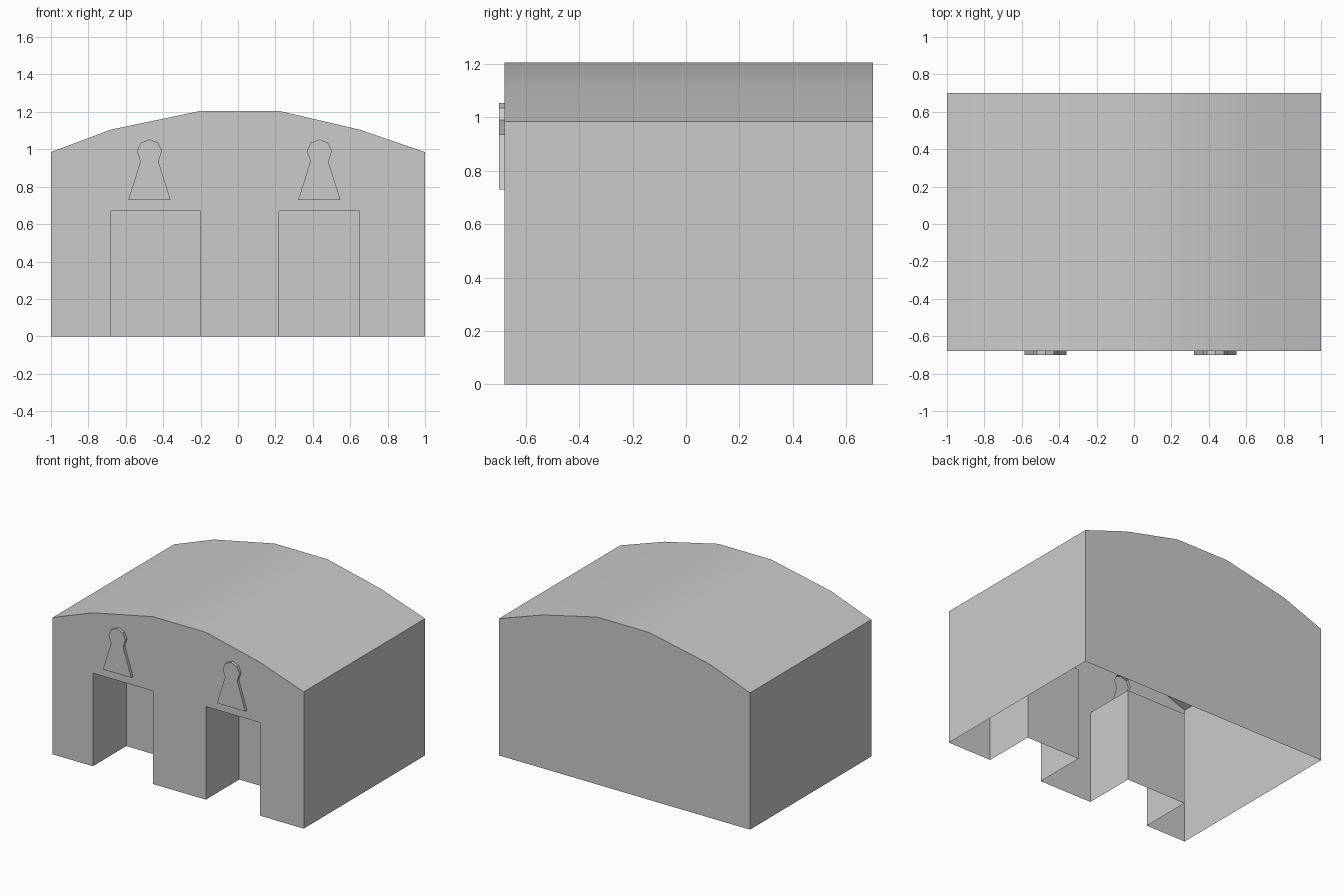
import bpy, bmesh, math
from mathutils import Vector

if "Cube" in bpy.data.objects:
    bpy.data.objects.remove(bpy.data.objects["Cube"])

FRONT, BACK, DOOR_BACK, WINDOW_FRONT = -0.68, 0.70, -0.30, -0.70
DOOR_H = 0.67

roof = [(1, 0.985), (0.65, 1.105), (0.22, 1.205), (-0.2, 1.205), (-0.68, 1.105), (-1, 0.985)]
doors = [(-0.68, -0.2), (0.22, 0.65)]
half_window = [(0.113, 0.73), (0.048, 0.935), (0.067, 0.99), (0.046, 1.035)]

bm = bmesh.new()


def verts(points, y):
    return [bm.verts.new((x, y, z)) for x, z in points]


def strip(a, b, closed=False):
    n = len(a)
    for i in range(n if closed else n - 1):
        j = (i + 1) % n
        bm.faces.new((a[i], a[j], b[j], b[i]))


def loop_edges(loop):
    return [bm.edges.new((loop[i], loop[(i + 1) % len(loop)])) for i in range(len(loop))]


# front wall outline: shell, with doorway notches along the ground
shell_front = verts([(1, 0)] + roof + [(-1, 0)], FRONT)
outline = list(shell_front)
door_fronts = []
for l, r in doors:
    d = verts([(l, 0), (l, DOOR_H), (r, DOOR_H), (r, 0)], FRONT)
    door_fronts.append(d)
    outline += d
edges = loop_edges(outline)

# keyhole window outlines
window_fronts = []
for cx in (-0.4735, 0.435):
    pts = [(cx + x, z) for x, z in half_window] + [(cx, 1.053)]
    pts += [(cx - x, z) for x, z in reversed(half_window)]
    w = verts(pts, FRONT)
    window_fronts.append((w, pts))
    edges += loop_edges(w)

# front wall surface
bmesh.ops.triangle_fill(bm, edges=edges, use_beauty=True, normal=Vector((0, -1, 0)))

# side walls, roof and back wall (open underneath)
shell_back = verts([(1, 0)] + roof + [(-1, 0)], BACK)
strip(shell_front, shell_back)
bm.faces.new(shell_back)

# doorway alcoves pushed inward
for (l, r), d in zip(doors, door_fronts):
    inner = verts([(l, 0), (l, DOOR_H), (r, DOOR_H), (r, 0)], DOOR_BACK)
    strip(d, inner)
    bm.faces.new(inner)

# windows pushed outward
for w, pts in window_fronts:
    outer = verts(pts, WINDOW_FRONT)
    strip(w, outer, True)
    bm.faces.new(outer)

# consistent outward normals
bmesh.ops.recalc_face_normals(bm, faces=bm.faces)
bm.normal_update()
back = next(f for f in bm.faces if all(v in shell_back for v in f.verts))
if back.normal.y < 0:
    bmesh.ops.reverse_faces(bm, faces=bm.faces)

mesh = bpy.data.meshes.new("vaulted_building")
bm.to_mesh(mesh)
bm.free()
obj = bpy.data.objects.new("vaulted_building", mesh)
bpy.context.collection.objects.link(obj)
bpy.context.view_layer.objects.active = obj
obj.select_set(True)
bpy.ops.object.shade_smooth_by_angle(angle=math.radians(30))
